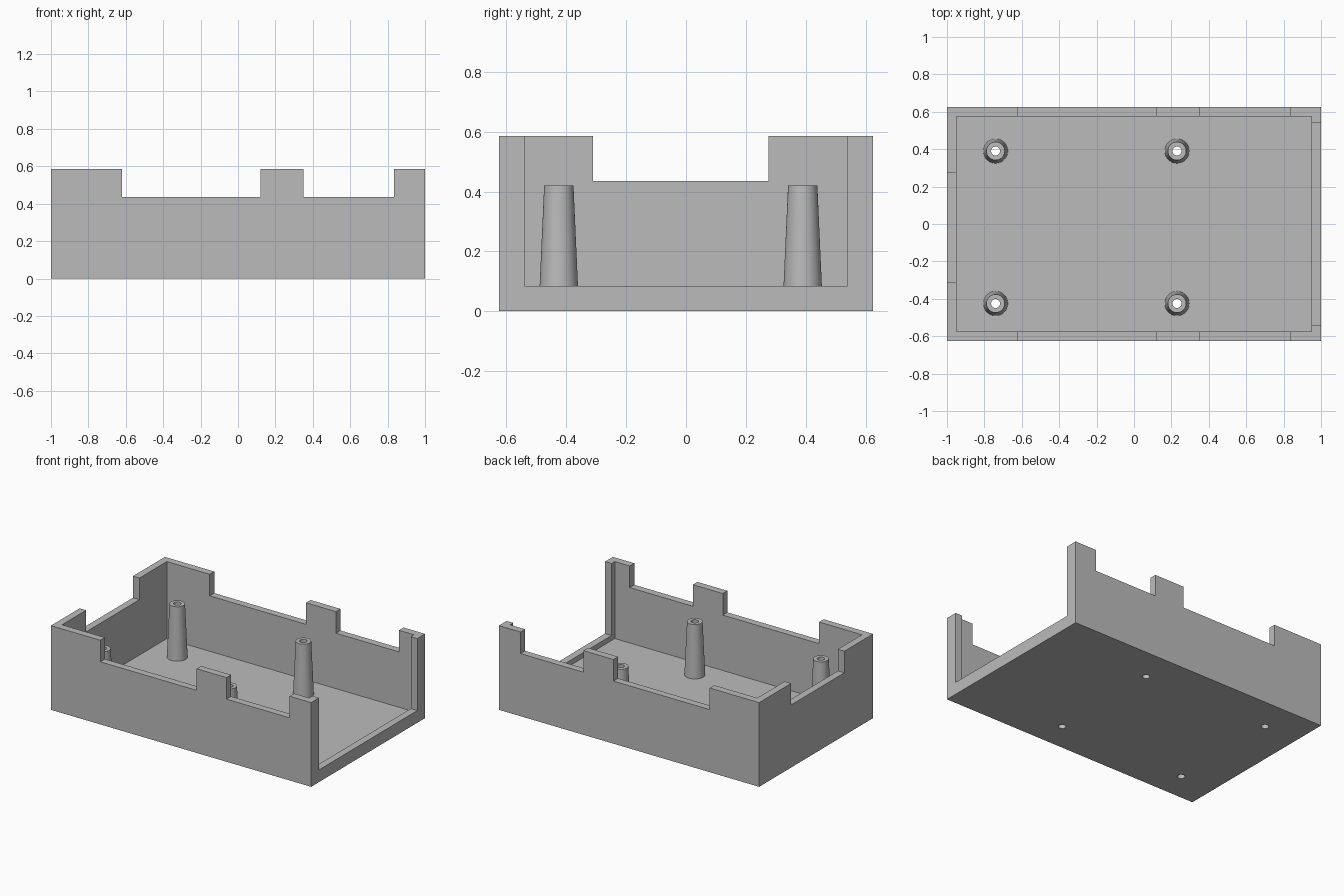
import bpy
from mathutils import Vector

default = bpy.data.objects.get("Cube")
if default:
    bpy.data.objects.remove(default, do_unlink=True)

W, D, H = 1.0, 0.625, 0.585        # half width, half depth, height
WALL = 0.05
FLOOR = 0.05
NOTCH_Z = 0.435
SIDES = 48

plastic = bpy.data.materials.new("grey plastic")
plastic.use_nodes = True
grey = (0.5, 0.5, 0.5, 1)
plastic.diffuse_color = grey
plastic.node_tree.nodes["Principled BSDF"].inputs["Base Color"].default_value = grey


def box(name, low, high):
    low, high = Vector(low), Vector(high)
    bpy.ops.mesh.primitive_cube_add(size=1, location=(low + high) / 2)
    ob = bpy.context.object
    ob.name = name
    ob.scale = high - low
    bpy.ops.object.transform_apply(location=True, rotation=False, scale=True)
    ob.data.materials.append(plastic)
    return ob


def cone(name, x, y, z0, z1, r0, r1):
    bpy.ops.mesh.primitive_cone_add(vertices=SIDES, radius1=r0, radius2=r1,
                                    depth=z1 - z0, location=(x, y, (z0 + z1) / 2))
    ob = bpy.context.object
    ob.name = name
    ob.data.materials.append(plastic)
    return ob


def cut(target, cutter):
    """Subtract the cutter; the cutter itself is kept for reuse."""
    cutter.hide_render = True
    bpy.context.view_layer.objects.active = target
    mod = target.modifiers.new("cut", 'BOOLEAN')
    mod.operation = 'DIFFERENCE'
    mod.solver = 'EXACT'
    mod.object = cutter
    bpy.ops.object.modifier_apply(modifier=mod.name)


# Tray body, hollowed from above
tray = box("tray", (-W, -D, 0), (W, D, H))
TOP = H + 0.2
cutters = [
    box("cavity_cutter", (-W + WALL, -D + WALL, FLOOR), (W - WALL, D - WALL, TOP)),
    # notches through the front and back walls
    box("long_notch_cutter", (-0.62, -1, NOTCH_Z), (0.12, 1, TOP)),
    box("short_notch_cutter", (0.35, -1, NOTCH_Z), (0.835, 1, TOP)),
    # notch in the right end wall, and the open left end with its low sill
    box("end_notch_cutter", (-1.2, -0.31, NOTCH_Z), (-0.9, 0.275, TOP)),
    box("end_opening_cutter", (0.9, -0.54, 0.085), (1.2, 0.54, TOP)),
]
for c in cutters:
    cut(tray, c)

# Tapered standoffs, drilled right through the floor
for x, end in ((-0.74, "right"), (0.23, "left")):
    for y, side in ((-0.425, "front"), (0.39, "back")):
        post = cone(f"standoff_{side}_{end}", x, y, FLOOR - 0.01, 0.42, 0.066, 0.049)
        drill = cone("drill_cutter", x, y, -0.1, 0.6, 0.024, 0.024)
        cut(post, drill)
        cut(tray, drill)
        cutters.append(drill)
        bpy.ops.object.select_all(action='DESELECT')
        post.select_set(True)
        bpy.context.view_layer.objects.active = post
        bpy.ops.object.shade_smooth_by_angle()

for c in cutters:
    bpy.data.objects.remove(c, do_unlink=True)
